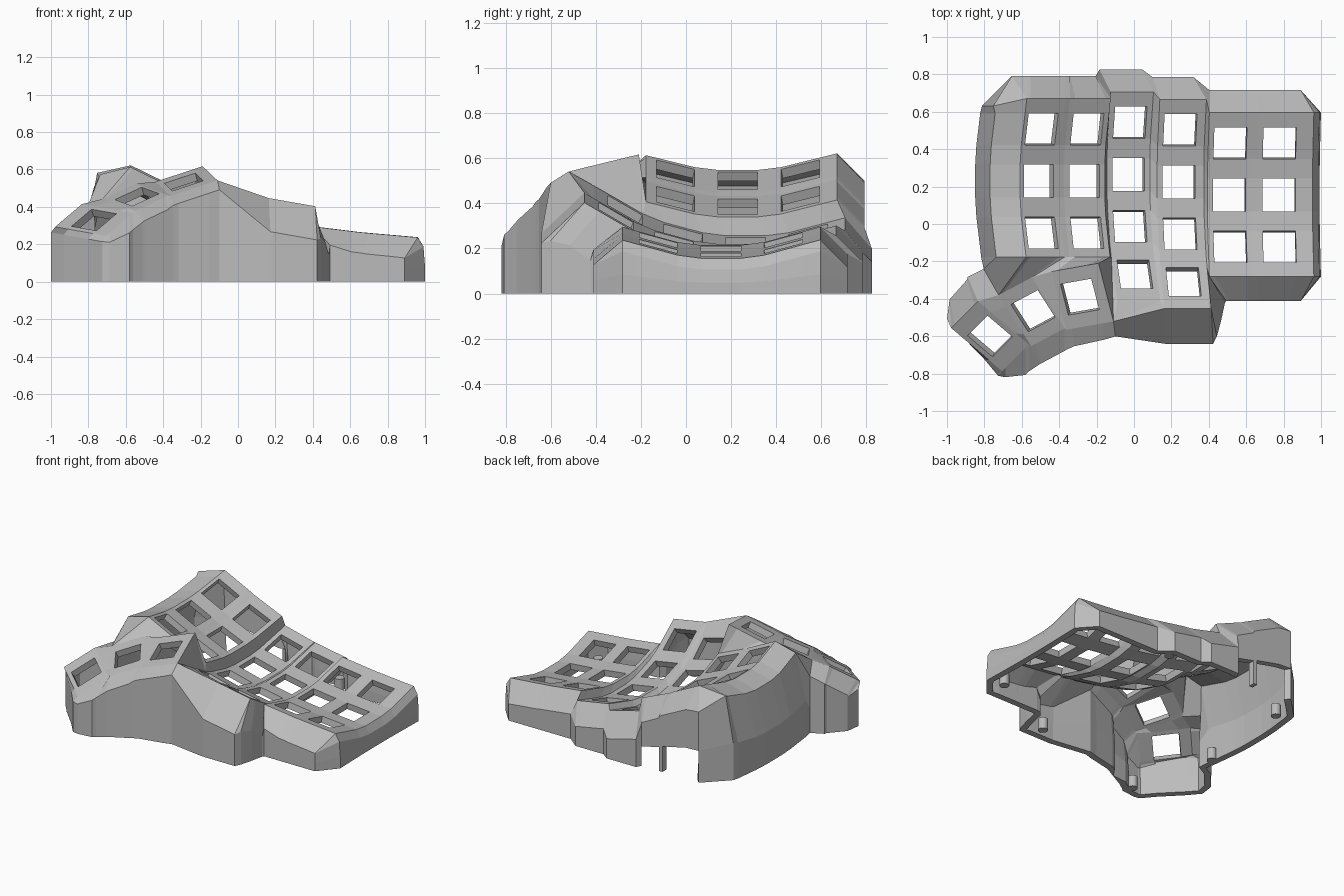
import bpy, bmesh
from math import radians, sin, cos
from mathutils import Vector, Matrix

cube = bpy.data.objects.get("Cube")
if cube:
    bpy.data.objects.remove(cube)

grey = bpy.data.materials.new("plain_grey")
grey.use_nodes = True
GREY = (0.5, 0.5, 0.5, 1)
grey.diffuse_color = GREY
grey.node_tree.nodes["Principled BSDF"].inputs["Base Color"].default_value = GREY

HOLE, EDGE = 0.088, 0.118       # half hole, half key plate
RADIUS, STEP = 1.05, radians(15.3)

bm = bmesh.new()
V = {}


def face(*keys):
    return bm.faces.new([V[k] for k in keys])


# Finger columns: x, y, z of the middle key, and roll
COLUMNS = [(-0.51, 0.23, 0.5, 26), (-0.265, 0.23, 0.386, 23), (-0.03, 0.265, 0.228, 14),
           (0.24, 0.225, 0.2, 10), (0.51, 0.155, 0.2, 7), (0.775, 0.155, 0.172, 5)]


def stations(c):
    """Row and offset of each line across a column, from back to front."""
    rows = 4 if c in (2, 3) else 3
    lines = [(0, 0.17)] + [(r, s) for r in range(rows) for s in (HOLE, -HOLE)]
    return lines + [(rows - 1, -0.135 if c < 2 else -0.165)]


for c, (x, y, z, roll) in enumerate(COLUMNS):
    turn = Matrix.Rotation(radians(roll), 3, 'Y')
    left = 0.11 if c == 0 else EDGE
    right = {3: 0.135, 5: 0.18}.get(c, EDGE)
    for i, (r, s) in enumerate(stations(c)):
        t = (1 - r) * STEP
        dy = RADIUS * sin(t) + s * cos(t)
        rise = RADIUS * (1 - cos(t)) + s * sin(t)
        for u, du in enumerate((-left, -HOLE, HOLE, right)):
            V['c', c, u, i] = bm.verts.new(Vector((x, y, z)) + turn @ Vector((du, dy, rise)))

for c in range(6):
    n = len(stations(c)) - 1
    for i in range(n):
        for u in range(3):
            if not (u == 1 and i % 2):          # odd middle cells are key holes
                face(('c', c, u, i), ('c', c, u + 1, i), ('c', c, u + 1, i + 1), ('c', c, u, i + 1))
    if c < 5:                                    # web to the next column
        for i in range(9 if c == 2 else 7):
            face(('c', c, 3, i), ('c', c + 1, 0, i), ('c', c + 1, 0, i + 1), ('c', c, 3, i + 1))

# Thumb keys: centre, yaw, roll, pitch, half depth, right half width
THUMB = [((-0.77, -0.60, 0.33), 45, 31, 9, 0.18, EDGE),
         ((-0.54, -0.465, 0.455), 28, 22, 12, 0.165, 0.1),
         ((-0.29, -0.39, 0.533), 10, 18, 14, 0.165, 0.15)]
for k, (pos, yaw, roll, pitch, deep, right) in enumerate(THUMB):
    turn = (Matrix.Rotation(radians(yaw), 3, 'Z') @ Matrix.Rotation(radians(-roll), 3, 'Y')
            @ Matrix.Rotation(radians(pitch), 3, 'X'))
    for u, du in enumerate((-EDGE, -HOLE, HOLE, right)):
        for v, dv in enumerate((-deep, -HOLE, HOLE, deep)):
            V['t', k, u, v] = bm.verts.new(Vector(pos) + turn @ Vector((du, dv, 0)))
for k in range(3):
    for v in range(3):
        for u in range(3):
            if (u, v) != (1, 1):
                face(('t', k, u, v), ('t', k, u + 1, v), ('t', k, u + 1, v + 1), ('t', k, u, v + 1))
        if k < 2:
            face(('t', k, 3, v), ('t', k + 1, 0, v), ('t', k + 1, 0, v + 1), ('t', k, 3, v + 1))

# Bridge between the thumb keys and the finger columns
thumb_back = [('t', k, u, 3) for k in (1, 2) for u in range(4)]
finger_front = [('c', c, u, 7) for c in (0, 1) for u in range(4)]
for j in range(7):
    face(thumb_back[j], thumb_back[j + 1], finger_front[j + 1], finger_front[j])
pivot = ('c', 2, 0, 7)
face(thumb_back[-1], pivot, finger_front[-1])
for v in range(3):
    face(('t', 2, 3, v), ('t', 2, 3, v + 1), pivot)
fan = [('c', 2, 0, i) for i in (7, 8, 9)] + [('c', 2, u, 9) for u in (1, 2, 3)] + [('c', 3, 0, 9)]
for a, b in zip(fan, fan[1:]):
    face(('t', 2, 3, 0), a, b)

# Outer wall: each rim vertex gets a push (x, y, z) and a flare at the foot
wall = []


def side(keys, start, end=None, flare=0):
    """Add rim vertices whose push blends from start to end."""
    for j, key in enumerate(keys):
        push = Vector(start).lerp(Vector(end or start), j / max(1, len(keys) - 1))
        wall.append((key, push, flare))


def back(c, us):
    return [('c', c, u, 0) for u in us]


def thumb_front(k, us=(3, 2, 1, 0)):
    return [('t', k, u, 0) for u in us]


# Left side
side([('c', 0, 0, i) for i in range(7, 0, -1)], (-0.16, 0, -0.04), flare=-0.08)
side(back(0, [0]), (-0.18, -0.04, -0.04), flare=-0.06)
# Back
side(back(0, [0]), (-0.08, 0.12, -0.12))
side(back(0, [1, 2, 3]), (0, 0.12, -0.12))
side(back(1, range(4)), (0, 0.12, -0.12), (-0.08, 0.12, -0.12))
side(back(2, range(4)), (-0.06, 0.12, -0.14))
side(back(3, range(4)), (-0.04, 0.12, -0.12), (-0.07, 0.12, -0.12))
side(back(4, range(4)), (0, 0.12, -0.12))
side(back(5, range(4)), (0, 0.12, -0.12), (-0.07, 0.12, -0.12))
# Right side
side([('c', 5, 3, i) for i in range(8)], (0.03, 0, -0.05), flare=0.008)
# Front
side([('c', 5, u, 7) for u in (3, 2, 1, 0)], (-0.07, -0.13, -0.11), (0, -0.13, -0.11))
side([('c', 4, u, 7) for u in (3, 2)], (0, -0.13, -0.11))
side([('c', 4, 1, 7)], (0.075, -0.13, -0.1))
side([('c', 4, 0, 7)], (0.09, -0.13, -0.1))
side([('c', 3, 3, 7)], (0.095, -0.19, -0.13))
side([('c', 3, 3, 8)], (0.06, -0.13, -0.15))
side([('c', 3, 3, 9)], (0.03, -0.15, -0.17))
side([('c', 3, u, 9) for u in (3, 2, 1, 0)], (0.01, -0.19, -0.18))
# Around the thumb keys
side(thumb_front(2), (0.01, -0.08, -0.05), (0.015, -0.1, -0.05))
side(thumb_front(1), (0, -0.12, -0.07), (0.04, -0.1, -0.06))
side(thumb_front(0, (3, 2)), (0, -0.145, -0.09))
side(thumb_front(0, (1,)), (0, -0.05, -0.05))
side(thumb_front(0, (0,)), (-0.02, -0.025, -0.03))
side([('t', 0, 0, v) for v in range(4)], (-0.025, -0.02, -0.03), (-0.022, 0.05, -0.03))
side([('t', 0, u, 3) for u in range(4)], (-0.01, 0.14, -0.05), (-0.055, 0.13, -0.06))
side([('t', 1, 0, 3)], (-0.08, 0.14, -0.04))

rings = []
for key, push, flare in wall:
    top = V[key]
    mid = top.co + push
    ring = [top, bm.verts.new(mid)]
    for f in (0.45, 0):
        ring.append(bm.verts.new((mid.x + flare, mid.y, mid.z * f)))
    rings.append(ring)

openings = []
for a, b in zip(rings, rings[1:] + rings[:1]):
    bm.faces.new([a[0], a[1], b[1]] if a[0] is b[0] else [a[0], a[1], b[1], b[0]])
    for j in (1, 2):
        f = bm.faces.new([a[j], a[j + 1], b[j + 1], b[j]])
        mid = f.calc_center_median()
        # Cable openings at the foot of the back wall, with a thin post between
        if j == 2 and mid.y > 0.74 and -0.7 < mid.x < -0.2 and abs(mid.x + 0.345) > 0.02:
            openings.append(f)
bmesh.ops.delete(bm, geom=openings, context='FACES')

bmesh.ops.recalc_face_normals(bm, faces=bm.faces)
bm.normal_update()
if sum(f.normal.z * f.calc_area() for f in bm.faces) < 0:
    bmesh.ops.reverse_faces(bm, faces=bm.faces)

mesh = bpy.data.meshes.new("keyboard_shell")
bm.to_mesh(mesh)
bm.free()
shell = bpy.data.objects.new("keyboard_shell", mesh)
bpy.context.collection.objects.link(shell)
mesh.materials.append(grey)
solid = shell.modifiers.new("thickness", 'SOLIDIFY')
solid.thickness = 0.045
solid.offset = -1

# Screw posts inside the floor edge
for n, (x, y) in enumerate([(0.87, -0.26), (0.31, -0.54), (-0.61, -0.74),
                            (-0.77, -0.14), (-0.72, 0.56), (0.3, 0.71)]):
    bpy.ops.mesh.primitive_cylinder_add(vertices=16, radius=0.032, depth=0.08, location=(x, y, 0.04))
    post = bpy.context.object
    post.name = "screw_post_%d" % (n + 1)
    post.data.materials.append(grey)
    bpy.ops.object.shade_smooth_by_angle()
